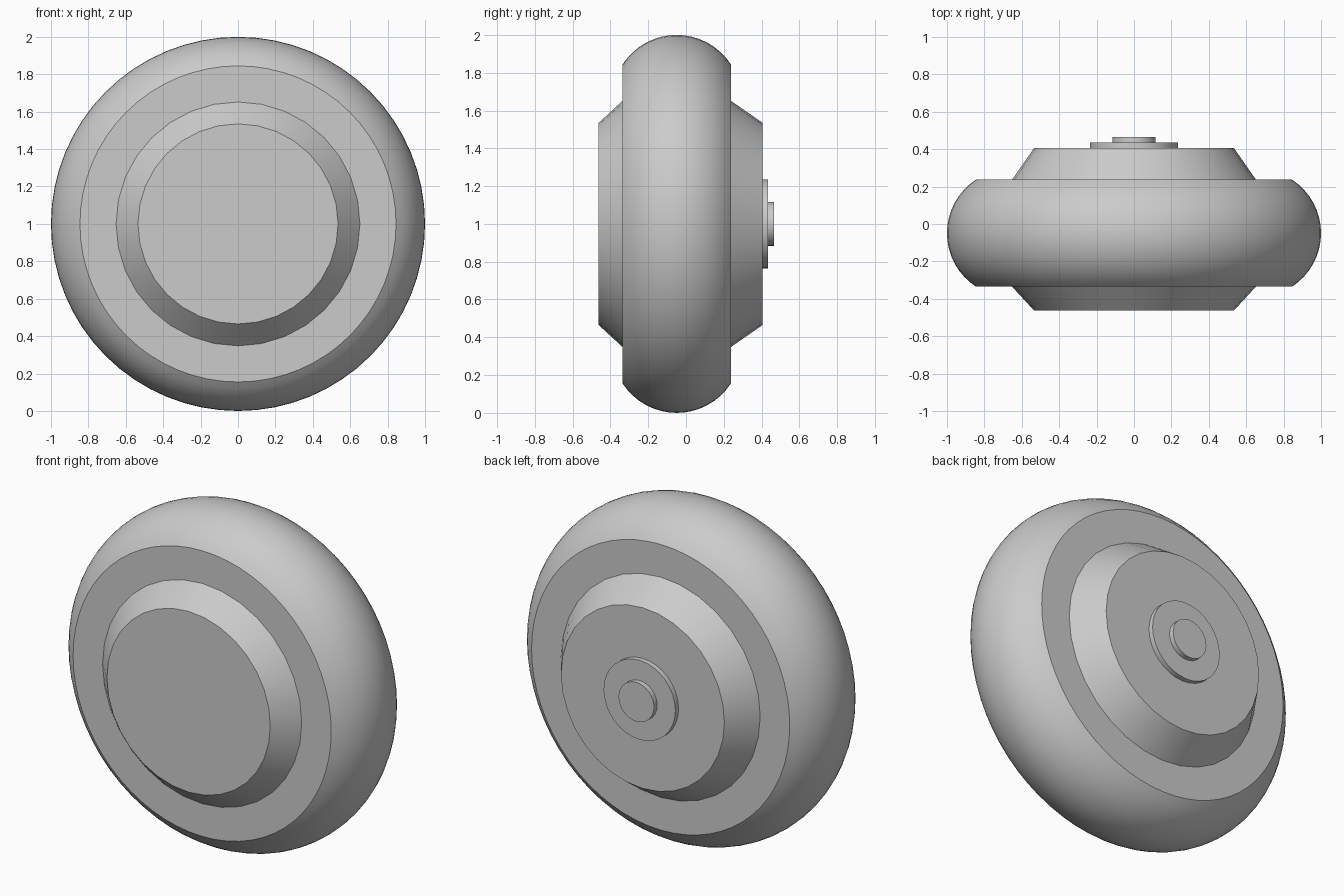
import bpy, bmesh, math

cube = bpy.data.objects.get("Cube")
if cube:
    bpy.data.objects.remove(cube, do_unlink=True)

grey = bpy.data.materials.new("plain grey")
grey.use_nodes = True
colour = (0.6, 0.6, 0.6, 1)
grey.diffuse_color = colour
grey.node_tree.nodes["Principled BSDF"].inputs["Base Color"].default_value = colour


def lathe(name, profile, sides, closed=False):
    """Turn (radius, y) points about the wheel axle; open ends are capped flat."""
    bm = bmesh.new()
    rings = []
    for r, y in profile:
        ring = []
        for i in range(sides):
            a = math.tau * i / sides
            ring.append(bm.verts.new((r * math.sin(a), y, r * math.cos(a))))
        rings.append(ring)
    pairs = list(zip(rings, rings[1:]))
    if closed:
        pairs.append((rings[-1], rings[0]))
    else:
        bm.faces.new(rings[0])
        bm.faces.new(rings[-1])
    for a, b in pairs:
        for i in range(sides):
            j = (i + 1) % sides
            bm.faces.new((a[i], a[j], b[j], b[i]))
    bmesh.ops.recalc_face_normals(bm, faces=bm.faces)
    mesh = bpy.data.meshes.new(name)
    bm.to_mesh(mesh)
    bm.free()
    mesh.materials.append(grey)
    obj = bpy.data.objects.new(name, mesh)
    obj.location.z = 1
    bpy.context.collection.objects.link(obj)
    bpy.ops.object.select_all(action="DESELECT")
    obj.select_set(True)
    bpy.context.view_layer.objects.active = obj
    bpy.ops.object.shade_smooth_by_angle(angle=math.radians(30))
    return obj


# Tyre: rounded tread between flat side walls
front, back = -0.335, 0.237
middle, half = (front + back) / 2, (back - front) / 2
bulge = 0.155
arc_r = (half ** 2 + bulge ** 2) / (2 * bulge)
sweep = math.asin(half / arc_r)
steps = 16
tread = []
for k in range(steps + 1):
    a = sweep * (2 * k / steps - 1)
    tread.append((1 - arc_r + arc_r * math.cos(a), middle + arc_r * math.sin(a)))
lathe("tyre", [(0.5, front)] + tread + [(0.5, back)], 64, closed=True)

# Hub: tapered on both faces
lathe("hub", [(0.535, -0.462), (0.652, front), (0.652, back), (0.535, 0.405)], 32)

# Axle washer and bolt on the back
lathe("axle_washer", [(0.235, 0.39), (0.235, 0.435)], 32)
lathe("axle_bolt", [(0.116, 0.42), (0.116, 0.465)], 32)
